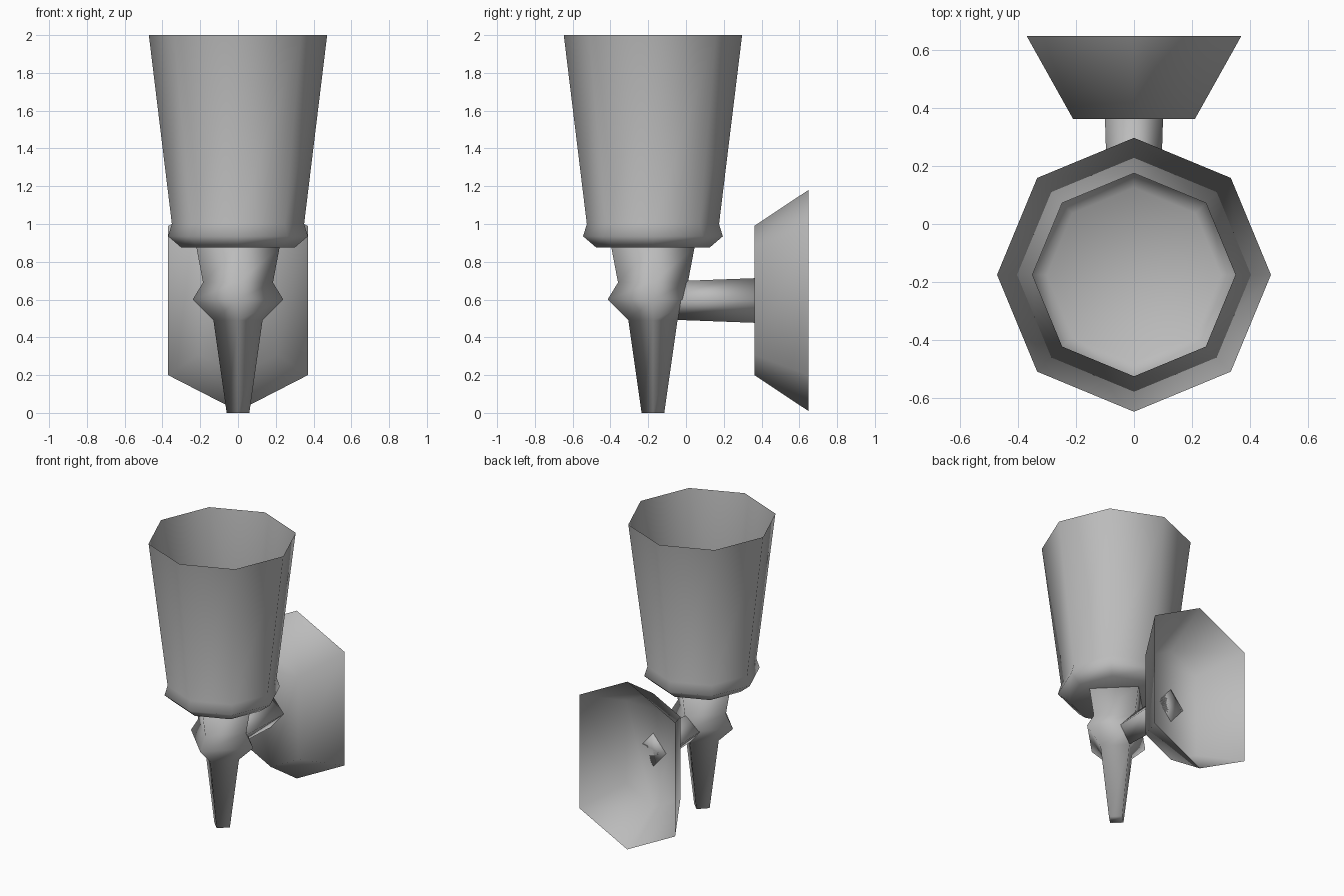
import bpy
import bmesh
from math import cos, sin, tau

if "Cube" in bpy.data.objects:
    bpy.data.objects.remove(bpy.data.objects["Cube"])

CUP_Y = -0.175   # axis of the cup and stem
ARM_Z = 0.595    # height of the arm and wall plate centre

grey = bpy.data.materials.new("plain grey")
grey.use_nodes = True
grey.diffuse_color = (0.5, 0.5, 0.5, 1)
grey.node_tree.nodes["Principled BSDF"].inputs["Base Color"].default_value = grey.diffuse_color


def loft(name, rings, cap_start=False, cap_end=False):
    """Skin a shell through rings of points, optionally closing its ends."""
    bm = bmesh.new()
    loops = [[bm.verts.new(p) for p in ring] for ring in rings]
    for a, b in zip(loops, loops[1:]):
        for i in range(len(a)):
            j = (i + 1) % len(a)
            bm.faces.new((a[i], a[j], b[j], b[i]))
    if cap_start:
        bm.faces.new(loops[0][::-1])
    if cap_end:
        bm.faces.new(loops[-1])
    mesh = bpy.data.meshes.new(name)
    bm.to_mesh(mesh)
    bm.free()
    mesh.materials.append(grey)
    mesh.shade_smooth()
    obj = bpy.data.objects.new(name, mesh)
    bpy.context.collection.objects.link(obj)
    return obj


def turned(profile, sides):
    """Rings around the vertical cup axis from (radius, height) pairs."""
    return [[(r * cos(tau * i / sides), CUP_Y + r * sin(tau * i / sides), z)
             for i in range(sides)] for r, z in profile]


def hexagon(y, half_width, shoulder, tip):
    """Tall hexagon facing the front."""
    outline = [(0, -tip), (half_width, -shoulder), (half_width, shoulder),
               (0, tip), (-half_width, shoulder), (-half_width, -shoulder)]
    return [(x, y, ARM_Z + z) for x, z in outline]


def diamond(y, half_width, half_height):
    """Four-sided arm section."""
    return [(half_width * cos(tau * i / 4), y, ARM_Z + half_height * sin(tau * i / 4))
            for i in range(4)]


# Open eight-sided cup with a flared wall and a lip at its base
loft("cup", turned([(0.30, 0.875), (0.37, 0.935), (0.35, 1.0), (0.472, 2.0)], 8),
     cap_start=True)

# Four-sided stem tapering to a point below a knob
loft("stem", turned([(0.06, 0), (0.13, 0.49), (0.24, 0.6), (0.185, 0.69), (0.22, 0.875)], 4),
     cap_start=True, cap_end=True)

# Arm from the stem to the wall plate
loft("arm", [diamond(-0.12, 0.085, 0.1), diamond(0.362, 0.1, 0.118)],
     cap_start=True, cap_end=True)

# Hollow wall plate, open towards the wall
loft("wall_plate", [hexagon(0.362, 0.21, 0.287, 0.395), hexagon(0.648, 0.37, 0.395, 0.585)],
     cap_start=True)
